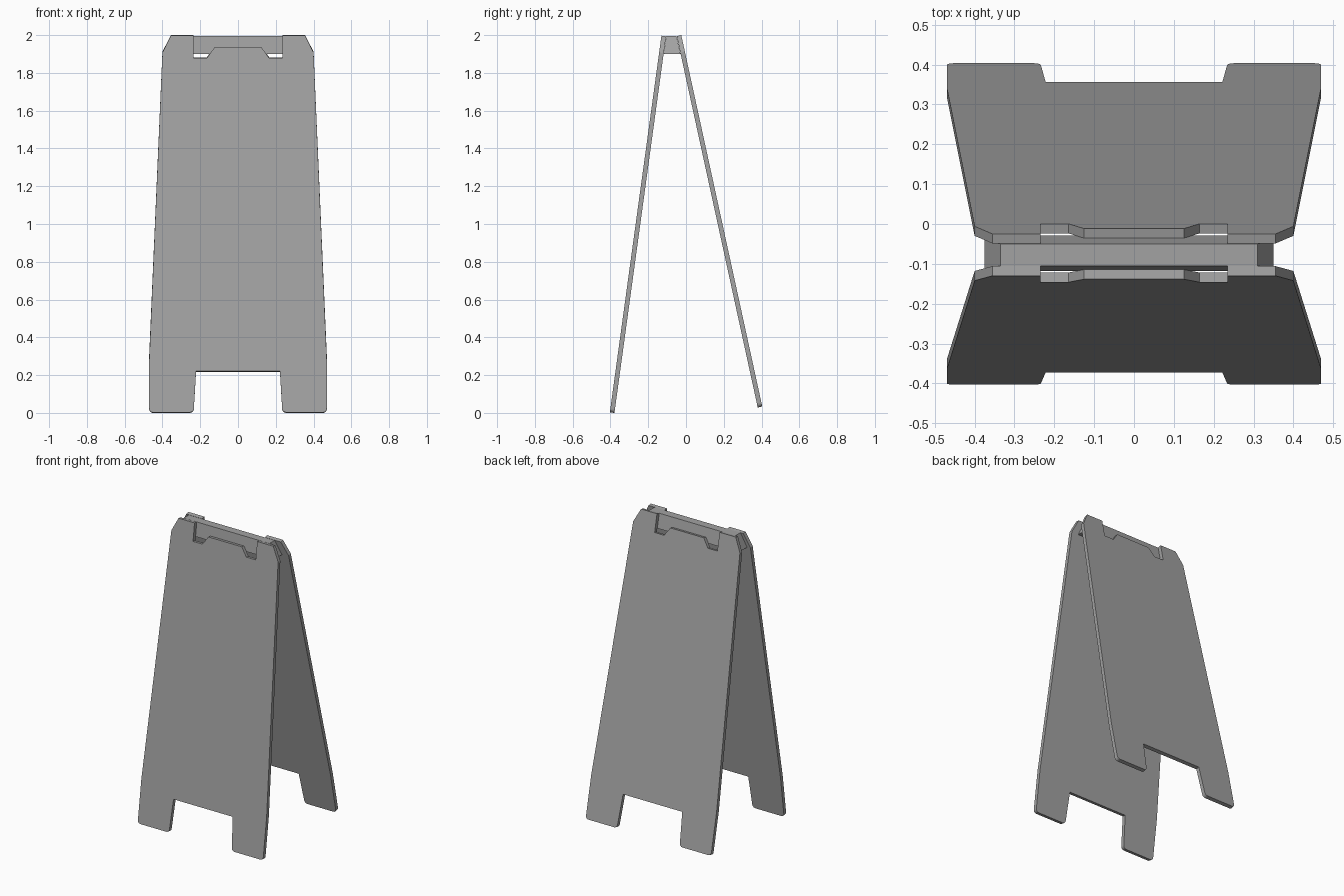
import bpy, bmesh
from math import cos, sin, radians
from mathutils import Vector

cube = bpy.data.objects.get("Cube")
if cube:
    bpy.data.objects.remove(cube, do_unlink=True)

grey = bpy.data.materials.new("mid grey plastic")
grey.use_nodes = True
colour = (0.36, 0.36, 0.36, 1)
grey.diffuse_color = colour
grey.node_tree.nodes["Principled BSDF"].inputs["Base Color"].default_value = colour

LENGTH = 2.0125
THICK = 0.0245

# Half outline of a panel: x, distance below the top edge
HALF = [(0.125, 0.063), (0.165, 0.12), (0.235, 0.12), (0.235, 0),
        (0.355, 0), (0.4, 0.09), (0.47, 1.73),
        (0.47, LENGTH), (0.235, LENGTH), (0.222, 1.793)]


def extruded(name, points, offset, round_ids=(), radius=0.02):
    """Solid made by sweeping a flat outline along an offset."""
    bm = bmesh.new()
    verts = [bm.verts.new(p) for p in points]
    bm.faces.new(verts)
    if round_ids:
        bmesh.ops.bevel(bm, geom=[verts[i] for i in round_ids], offset=radius,
                        segments=4, profile=0.5, affect='VERTICES')
    res = bmesh.ops.extrude_face_region(bm, geom=bm.faces[:], use_keep_orig=True)
    moved = [g for g in res["geom"] if isinstance(g, bmesh.types.BMVert)]
    bmesh.ops.translate(bm, verts=moved, vec=offset)
    bmesh.ops.recalc_face_normals(bm, faces=bm.faces[:])
    mesh = bpy.data.meshes.new(name)
    bm.to_mesh(mesh)
    bm.free()
    mesh.materials.append(grey)
    obj = bpy.data.objects.new(name, mesh)
    bpy.context.collection.objects.link(obj)
    return obj


def panel(name, top_y, top_z, angle, side):
    """Leaning board; side is -1 for the front, 1 for the back."""
    a = radians(angle)
    down = Vector((0, side * sin(a), -cos(a)))
    inward = Vector((0, -side * cos(a), -sin(a)))
    top = Vector((0, top_y, top_z))
    outline = HALF + [(-x, d) for x, d in reversed(HALF)]
    points = [top + Vector((x, 0, 0)) + down * d for x, d in outline]
    n = len(outline)
    # Rounded foot corners on both sides
    return extruded(name, points, inward * THICK, (7, 8, n - 8, n - 9))


panel("front_panel", -0.13, 1.997, 7.8, -1)
panel("back_panel", -0.025, 2.0, 12.3, 1)

# Hinge block wedged between the panel tops, with sloping ends
block = extruded("hinge_block",
                 [(-0.375, -0.105, 1.9), (0.35, -0.105, 1.9),
                  (0.31, -0.105, 1.994), (-0.335, -0.105, 1.994)],
                 Vector((0, 0.055, 0)))
for v in block.data.vertices:
    if v.co.z < 1.95:
        v.co.y += 0.021 if v.co.y > -0.08 else -0.013
